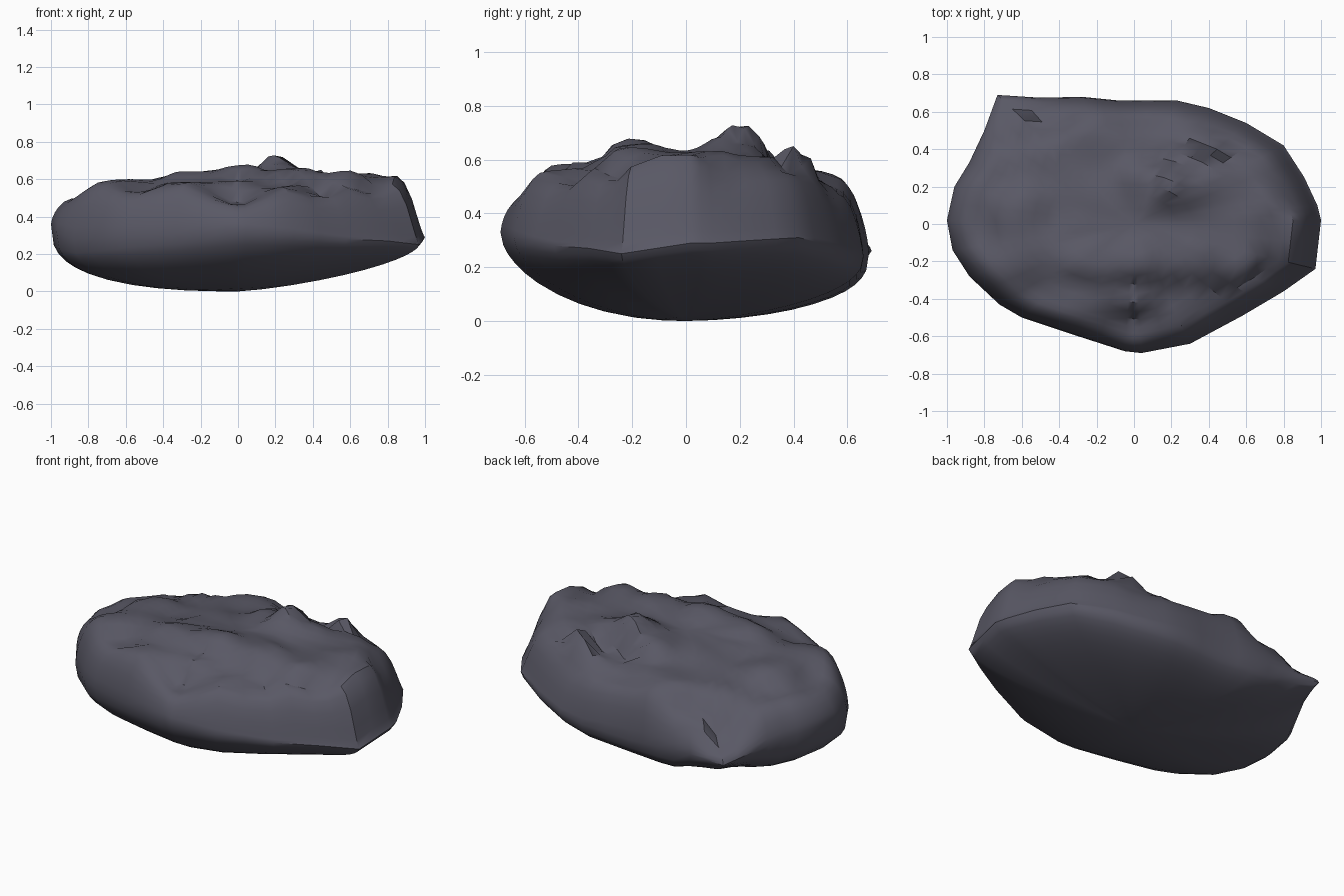
import bpy, bmesh
from mathutils import Vector, noise

if "Cube" in bpy.data.objects:
    bpy.data.objects.remove(bpy.data.objects["Cube"])

# Widest outline of the rock, counter-clockwise: x, y, rim height
OUTLINE = [
    (1.0, 0.02, .29), (.98, .1, .29), (.91, .25, .3), (.8, .42, .31), (.6, .54, .28),
    (.4, .62, .25), (.23, .66, .24), (-.08, .66, .23), (-.28, .68, .25), (-.5, .675, .26),
    (-.73, .69, .26), (-.8, .5, .29), (-.88, .33, .32), (-.96, .2, .35), (-1.0, .02, .36),
    (-.97, -.14, .32), (-.88, -.28, .28), (-.72, -.43, .29), (-.6, -.5, .3),
    (-.33, -.59, .31), (-.05, -.68, .33), (.04, -.69, .33), (.3, -.64, .31),
    (.58, -.49, .28), (.8, -.36, .27), (.97, -.24, .25)]

# Landmarks on the broken top: x, y, height
TOP = [
    (0, .05, .61), (-.3, 0, .6), (-.42, .07, .57), (-.62, .05, .6), (-.62, -.2, .6),
    (-.87, 0, .5), (-.72, .3, .5), (-.5, .35, .54), (-.3, .42, .56), (-.1, .42, .56),
    (.05, .24, .64), (.2, .22, .73), (.32, .22, .66), (.15, .38, .52), (.32, .36, .54),
    (.42, .41, .65), (.53, .44, .53), (.58, .25, .62), (.7, .1, .63), (.8, -.05, .62),
    (.4, .05, .62), (0, -.2, .67), (-.25, -.2, .64), (.3, -.2, .66), (.58, -.2, .64),
    (0, -.38, .59), (.25, -.4, .56), (-.3, -.38, .58), (-.55, -.4, .53), (0, -.56, .47),
    (.45, -.45, .5), (.7, -.3, .52), (0, .56, .5), (-.45, .6, .42), (-.66, .62, .31),
    (.4, .55, .47), (.72, .38, .55), (.83, .2, .54), (.2, .6, .48)]


def top_height(x, y):
    """Blend of the nearest landmarks, roughened a little."""
    total = weight = 0
    for px, py, pz in TOP:
        w = 1 / ((x - px) ** 2 + (y - py) ** 2 + .001) ** 2
        total += w * pz
        weight += w
    rough = noise.noise(Vector((x * 6, y * 6, 3.1)))
    return total / weight + .018 * rough


# Extra column halfway along each outline edge
columns = []
for i, a in enumerate(OUTLINE):
    a, b = Vector(a), Vector(OUTLINE[(i + 1) % len(OUTLINE)])
    columns += [a, (a + b) / 2]

bm = bmesh.new()
rings = []

# Rounded underside: fuller at the front left, flatter at the back right,
# and drawn out to a thin point at the back left corner
for s in (.15, .3, .45, .58, .7, .8, .87, .92, .96, .985, 1):
    ring = []
    for c in columns:
        point = max(0, 1 - ((c.x + .73) ** 2 + (c.y - .69) ** 2) ** .5 / .35)
        a = 1.8 - .6 * c.x - .35 * c.y
        b = .48 + .13 * c.x - .1 * c.y + .5 * point
        ring.append(bm.verts.new((c.x * s, c.y * s, c.z * (1 - (1 - s ** a) ** b))))
    rings.append(ring)

# Steep sides, hollowed on the right, running into the craggy top
for s, rise in ((.993, .22), (.98, .42), (.96, .62), (.93, .82), (.89, .95), (.85, 1),
                (.8, 1), (.74, 1), (.68, 1), (.61, 1), (.54, 1), (.47, 1), (.4, 1),
                (.32, 1), (.23, 1), (.12, 1)):
    ring = []
    for c in columns:
        x, y = c.x * s, c.y * s
        blend = rise ** (1 + 1.3 * max(0, c.x))
        ring.append(bm.verts.new((x, y, c.z + (top_height(x, y) - c.z) * blend)))
    rings.append(ring)

# Skin between rings, then close both ends
n = len(columns)
for low, high in zip(rings, rings[1:]):
    for i in range(n):
        j = (i + 1) % n
        bm.faces.new((low[i], low[j], high[j], high[i]))
base = bm.verts.new((0, 0, 0))
peak = bm.verts.new((0, 0, top_height(0, 0)))
for i in range(n):
    j = (i + 1) % n
    bm.faces.new((base, rings[0][j], rings[0][i]))
    bm.faces.new((peak, rings[-1][i], rings[-1][j]))
bmesh.ops.recalc_face_normals(bm, faces=bm.faces)

mesh = bpy.data.meshes.new("rock")
bm.to_mesh(mesh)
bm.free()
rock = bpy.data.objects.new("rock", mesh)
bpy.context.collection.objects.link(rock)

# Single slate grey colour
stone = bpy.data.materials.new("slate grey")
stone.diffuse_color = (.1, .098, .13, 1)
stone.use_nodes = True
stone.node_tree.nodes["Principled BSDF"].inputs["Base Color"].default_value = stone.diffuse_color
mesh.materials.append(stone)

bpy.context.view_layer.objects.active = rock
rock.select_set(True)
bpy.ops.object.shade_smooth_by_angle(angle=.65)
